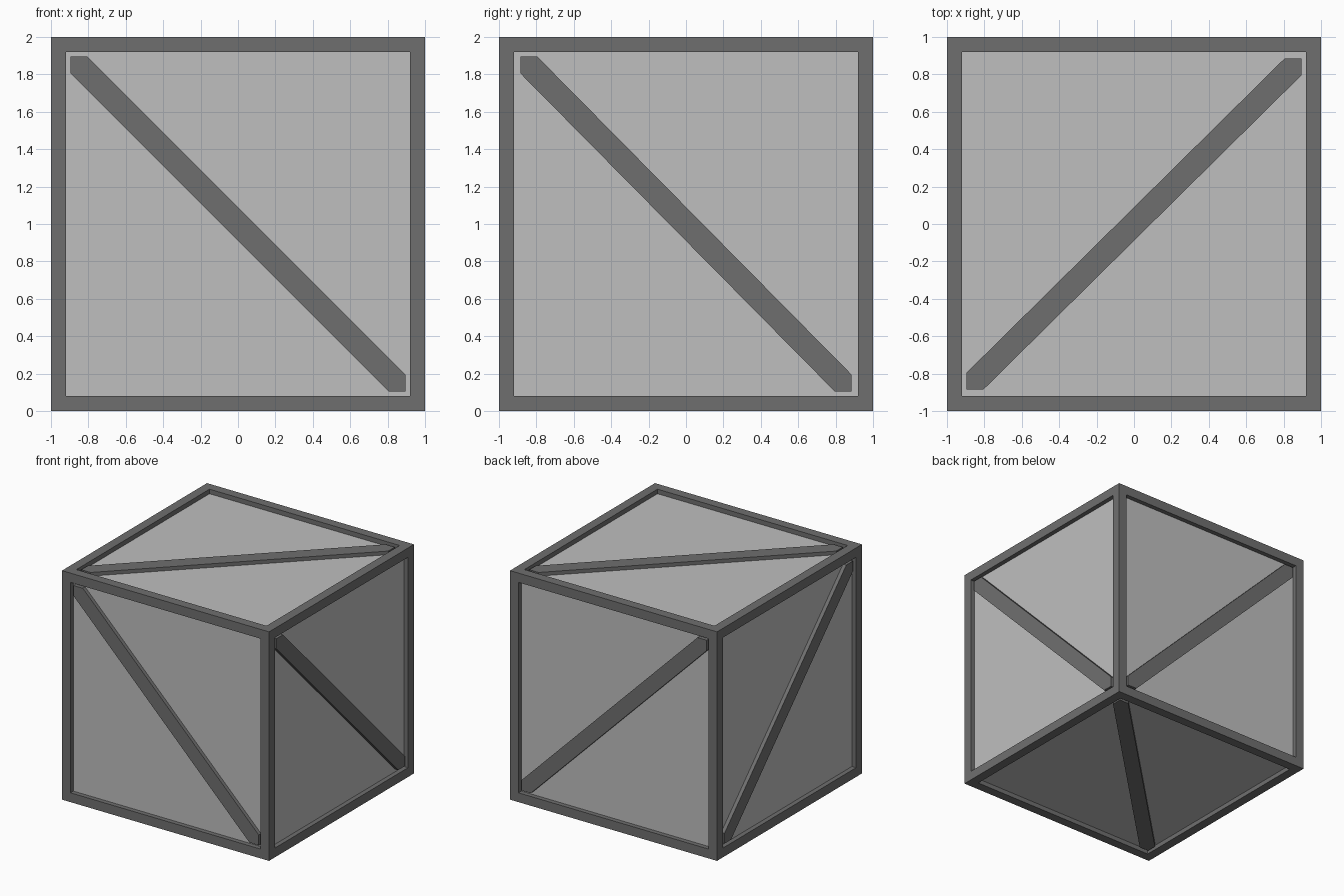
import bpy, bmesh
from mathutils import Vector

if "Cube" in bpy.data.objects:
    bpy.data.objects.remove(bpy.data.objects["Cube"])

BORDER = 0.115            # frame width
OPEN = Vector((0.885, 0.875, 0.885))   # half-size of the opening along x, y, z
DEPTH = 0.04              # how far the panels sit behind the frame
BRACE_DROP = 0.008        # how far the braces sit behind the frame
BRACE = 0.09              # brace half-width measured along the frame edge


def material(name, grey):
    mat = bpy.data.materials.new(name)
    mat.diffuse_color = (grey, grey, grey, 1)
    mat.use_nodes = True
    mat.node_tree.nodes["Principled BSDF"].inputs["Base Color"].default_value = mat.diffuse_color
    return mat


dark = material("dark grey", 0.159)
light = material("light grey", 0.52)


def add_object(name, bm, mats):
    bmesh.ops.recalc_face_normals(bm, faces=bm.faces[:])
    mesh = bpy.data.meshes.new(name)
    bm.to_mesh(mesh)
    bm.free()
    for m in mats:
        mesh.materials.append(m)
    obj = bpy.data.objects.new(name, mesh)
    obj.location.z = 1
    bpy.context.collection.objects.link(obj)
    return obj


# Crate body: a cube with a recessed light panel on every side
bm = bmesh.new()
bmesh.ops.create_cube(bm, size=2)
panels = bm.faces[:]
bmesh.ops.inset_individual(bm, faces=panels, thickness=BORDER)
for v in bm.verts:
    if abs(abs(v.co.y) - (1 - BORDER)) < 0.001:
        v.co.y = OPEN.y if v.co.y > 0 else -OPEN.y
for face in panels:
    face.normal_update()
    inward = face.normal * -DEPTH
    new = bmesh.ops.extrude_discrete_faces(bm, faces=[face])["faces"][0]
    new.material_index = 1
    bmesh.ops.translate(bm, verts=new.verts[:], vec=inward)
add_object("crate_frame_and_panels", bm, [dark, light])


def brace(name, axis, side, u_axis, v_axis, flip):
    """Diagonal bar across one opening, its ends cut square to the frame."""
    a, b, w = OPEN[u_axis] + 0.01, OPEN[v_axis] + 0.01, BRACE
    outline = [(-a, b), (-a + w, b), (a, -b + w), (a, -b), (a - w, -b), (-a, b - w)]
    bm = bmesh.new()
    verts = []
    for u, v in outline:
        co = Vector((0, 0, 0))
        co[u_axis], co[v_axis], co[axis] = u, v * flip, side * (1 - BRACE_DROP)
        verts.append(bm.verts.new(co))
    face = bm.faces.new(verts)
    ext = bmesh.ops.extrude_face_region(bm, geom=[face])["geom"]
    push = Vector((0, 0, 0))
    push[axis] = -side * (DEPTH - BRACE_DROP + 0.01)
    bmesh.ops.translate(bm, vec=push,
                        verts=[g for g in ext if isinstance(g, bmesh.types.BMVert)])
    add_object(name, bm, [dark])


# Braces: opposite sides share the same diagonal
brace("front_brace", 1, -1, 0, 2, 1)
brace("back_brace", 1, 1, 0, 2, 1)
brace("right_brace", 0, 1, 1, 2, 1)
brace("left_brace", 0, -1, 1, 2, 1)
brace("top_brace", 2, 1, 0, 1, -1)
brace("bottom_brace", 2, -1, 0, 1, -1)
